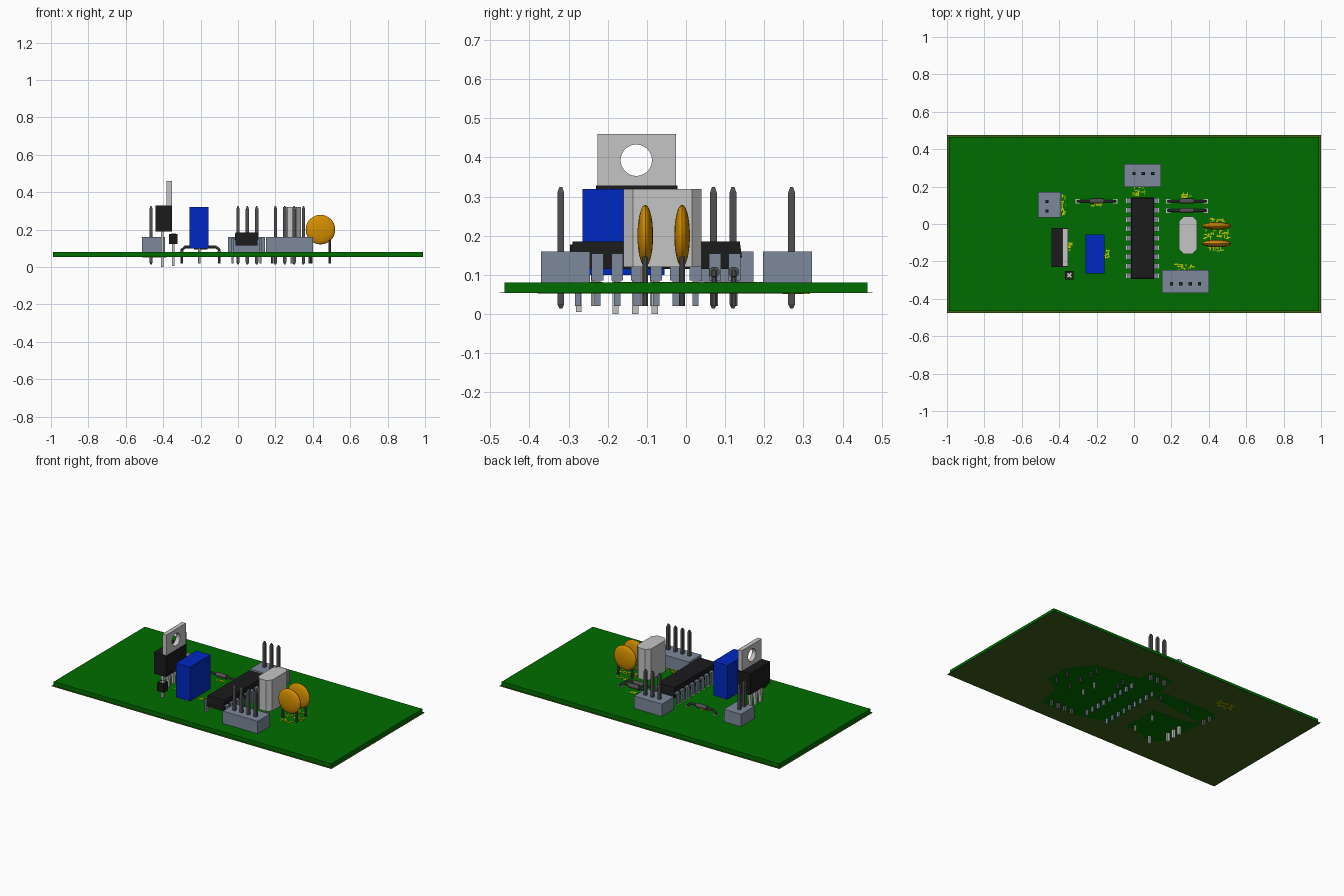
import bpy, bmesh, math, random
from mathutils import Matrix, Vector

random.seed(4)
if "Cube" in bpy.data.objects:
    bpy.data.objects.remove(bpy.data.objects["Cube"])


def material(name, r, g, b):
    m = bpy.data.materials.new(name)
    m.use_nodes = True
    m.diffuse_color = (r, g, b, 1)
    m.node_tree.nodes["Principled BSDF"].inputs["Base Color"].default_value = (r, g, b, 1)
    return m


GREEN = material("board_green", 0, 0.155, 0)
OLIVE = material("underside_olive", 0.05, 0.12, 0.01)
SLATE = material("header_slate", 0.205, 0.25, 0.33)
STEEL = material("dark_steel", 0.08, 0.08, 0.083)
BLACK = material("black_plastic", 0.011, 0.011, 0.012)
METAL = material("light_metal", 0.55, 0.56, 0.55)
BLUE = material("blue_plastic", 0, 0.022, 0.55)
ORANGE = material("orange_ceramic", 0.66, 0.27, 0)
YELLOW = material("print_yellow", 0.5, 0.54, 0)


# Shape helpers: each adds geometry to a bmesh
def box(bm, lo, hi, top=1.0):
    lo, hi = Vector(lo), Vector(hi)
    mid, size = (lo + hi) / 2, hi - lo
    vs = bmesh.ops.create_cube(bm, size=1)["verts"]
    for v in vs:
        k = top if v.co.z > 0 else 1
        v.co = Vector((v.co.x * size.x * k, v.co.y * size.y * k, v.co.z * size.z)) + mid
    return vs


def rod(bm, a, b, r, sides=8, r2=None):
    a, b = Vector(a), Vector(b)
    turn = (b - a).to_track_quat("Z", "Y").to_matrix().to_4x4()
    spin = Matrix.Rotation(math.pi / sides, 4, "Z")
    bmesh.ops.create_cone(bm, cap_ends=True, segments=sides, radius1=r,
                          radius2=r if r2 is None else r2, depth=(b - a).length,
                          matrix=Matrix.Translation((a + b) / 2) @ turn @ spin)


def prism(bm, outline, z0, z1):
    face = bm.faces.new([bm.verts.new((x, y, z0)) for x, y in outline])
    ext = bmesh.ops.extrude_face_region(bm, geom=[face])["geom"]
    for v in ext:
        if isinstance(v, bmesh.types.BMVert):
            v.co.z = z1


def finish(name, bm, mat, smooth=False):
    bmesh.ops.recalc_face_normals(bm, faces=bm.faces)
    me = bpy.data.meshes.new(name)
    bm.to_mesh(me)
    bm.free()
    me.materials.append(mat)
    ob = bpy.data.objects.new(name, me)
    bpy.context.collection.objects.link(ob)
    bpy.ops.object.select_all(action="DESELECT")
    ob.select_set(True)
    bpy.context.view_layer.objects.active = ob
    if smooth:
        bpy.ops.object.shade_smooth_by_angle(angle=math.radians(35))
    return ob


TOP, BOTTOM, TIP = 0.08, 0.054, 0.02

# Board and its underside layer
bm = bmesh.new()
box(bm, (-0.99, -0.464, BOTTOM), (0.99, 0.464, TOP))
finish("board", bm, GREEN)
bm = bmesh.new()
box(bm, (-1, -0.476, 0.0535), (1, 0.476, 0.0545))
finish("underside_layer", bm, OLIVE)

# Bare green islands around the solder points
bm = bmesh.new()
islands = [
    [(0.52, 0.02), (0.42, 0.15), (0.12, 0.2), (0.12, 0.3), (-0.04, 0.3), (-0.07, 0.1),
     (-0.07, -0.3), (0.14, -0.36), (0.37, -0.38), (0.42, -0.2), (0.52, -0.15)],
    [(-0.44, 0.17), (-0.5, 0.14), (-0.5, 0.04), (-0.4, 0.04), (-0.08, 0.08), (-0.08, 0.16)],
    [(-0.48, 0.035), (-0.46, -0.24), (-0.38, -0.33), (-0.31, -0.29), (-0.17, -0.27),
     (-0.17, -0.03), (-0.36, -0.02)],
]
for outline in islands:
    prism(bm, outline, 0.0525, 0.0533)
finish("underside_islands", bm, GREEN)


# Pin headers
def header(name, lo, hi, pins):
    bm = bmesh.new()
    box(bm, (*lo, TOP), (*hi, 0.16))
    finish(name + "_body", bm, SLATE)
    bm = bmesh.new()
    for x, y in pins:
        r = 0.0125
        rod(bm, (x, y, 0.025), (x, y, 0.31), r, 4)
        rod(bm, (x, y, 0.31), (x, y, 0.325), r, 4, 0.005)
        rod(bm, (x, y, 0.025), (x, y, 0.014), r, 4, 0.005)
    finish(name + "_pins", bm, STEEL)


header("two_pin_header", (-0.513, 0.035), (-0.39, 0.172), [(-0.465, 0.07), (-0.465, 0.12)])
header("three_pin_header", (-0.053, 0.197), (0.145, 0.322), [(i * 0.05, 0.27) for i in range(3)])
header("four_pin_header", (0.15, -0.37), (0.4, -0.245), [(0.2 + i * 0.05, -0.32) for i in range(4)])

# Power regulator: body, drilled tab and legs
bm = bmesh.new()
box(bm, (-0.44, -0.23, 0.19), (-0.353, -0.022, 0.328))
finish("regulator_body", bm, BLACK)
bm = bmesh.new()
box(bm, (-0.382, -0.226, 0.3), (-0.3535, -0.025, 0.46))
tab = finish("regulator_tab", bm, METAL)
bm = bmesh.new()
rod(bm, (-0.5, -0.127, 0.393), (-0.25, -0.127, 0.393), 0.04, 32)
cutter = finish("tab_hole_cutter", bm, METAL)
cutter.hide_render = True
mod = tab.modifiers.new("hole", "BOOLEAN")
mod.operation, mod.object, mod.solver = "DIFFERENCE", cutter, "EXACT"
bpy.context.view_layer.objects.active = tab
bpy.ops.object.modifier_apply(modifier=mod.name)
bpy.data.objects.remove(cutter)
bm = bmesh.new()
for y in (-0.18, -0.13, -0.08):
    box(bm, (-0.413, y - 0.014, 0.13), (-0.397, y + 0.014, 0.2))
    box(bm, (-0.413, y - 0.008, 0), (-0.397, y + 0.008, 0.13))
finish("regulator_legs", bm, METAL)

# Small cube sensor with a pale cross on top
bm = bmesh.new()
box(bm, (-0.37, -0.297, 0.122), (-0.323, -0.25, 0.177))
finish("sensor_body", bm, BLACK)
bm = bmesh.new()
box(bm, (-0.353, -0.281, 0.005), (-0.339, -0.267, 0.125))
for angle in (45, 135):
    bar = box(bm, (-0.015, -0.004, 0.174), (0.015, 0.004, 0.179))
    bmesh.ops.transform(bm, verts=bar, matrix=Matrix.Translation((-0.346, -0.274, 0))
                        @ Matrix.Rotation(math.radians(angle), 4, "Z"))
finish("sensor_leg_and_cross", bm, METAL)

# Blue box capacitor
bm = bmesh.new()
box(bm, (-0.258, -0.265, 0.1), (-0.157, -0.055, 0.32))
finish("box_capacitor", bm, BLUE)
bm = bmesh.new()
for y in (-0.235, -0.085):
    rod(bm, (-0.207, y, TIP), (-0.207, y, 0.11), 0.008)
finish("box_capacitor_leads", bm, METAL)

# Integrated circuit with two rows of nine legs
bm = bmesh.new()
box(bm, (-0.016, -0.295, 0.145), (0.107, 0.143, 0.185), 0.975)
box(bm, (-0.013, -0.291, 0.115), (0.104, 0.139, 0.145))
finish("chip_body", bm, BLACK)
bm = bmesh.new()
pads = bmesh.new()
for i in range(9):
    y = -0.276 + i * 0.05
    for s in (-1, 1):
        def strip(a, b, w, z0, z1):
            xs = sorted((0.0455 + s * a, 0.0455 + s * b))
            box(bm, (xs[0], y - w, z0), (xs[1], y + w, z1))
        strip(0.05, 0.08, 0.015, 0.144, 0.154)
        strip(0.07, 0.08, 0.015, 0.085, 0.146)
        strip(0.07, 0.08, 0.008, TIP, 0.085)
        x = 0.0455 + s * 0.076
        box(pads, (x - 0.012, y - 0.012, TOP - 0.001), (x + 0.012, y + 0.012, TOP + 0.002))
finish("chip_legs", bm, SLATE)

# Crystal can with clipped corners
bm = bmesh.new()
cx, cy, w, d, c = 0.289, -0.06, 0.049, 0.1, 0.025
quarter = [(w, d - c), (w - c, d)]
outline = (quarter + [(-x, y) for x, y in reversed(quarter)] + [(-x, -y) for x, y in quarter]
           + [(x, -y) for x, y in reversed(quarter)])
prism(bm, [(cx + x, cy + y) for x, y in outline], 0.12, 0.32)
finish("crystal_can", bm, METAL)
bm = bmesh.new()
for y in (cy - 0.05, cy + 0.05):
    rod(bm, (cx, y, TIP), (cx, y, 0.125), 0.008)
finish("crystal_leads", bm, METAL)

# Ceramic disc capacitors
for i, y in enumerate((-0.104, -0.01)):
    bm = bmesh.new()
    shape = (Matrix.Translation((0.441, y, 0.2)) @ Matrix.Diagonal((0.079, 0.02, 0.079, 1))
             @ Matrix.Rotation(math.pi / 2, 4, "X"))
    bmesh.ops.create_uvsphere(bm, u_segments=32, v_segments=14, radius=1, matrix=shape)
    finish(f"disc_capacitor_{i + 1}", bm, ORANGE, True)
    bm = bmesh.new()
    for x in (0.391, 0.491):
        rod(bm, (x, y, TIP), (x, y, 0.18), 0.0075)
    finish(f"disc_capacitor_leads_{i + 1}", bm, STEEL)

# Axial parts: a barrel with leads bent down into pads at both ends
for i, (x, y) in enumerate([(-0.2, 0.122), (0.283, 0.122), (0.283, 0.072)]):
    bm = bmesh.new()
    rod(bm, (x - 0.036, y, 0.107), (x + 0.036, y, 0.107), 0.014, 16)
    rod(bm, (x - 0.085, y, 0.107), (x + 0.085, y, 0.107), 0.0075)
    for s in (-1, 1):
        rod(bm, (x + s * 0.083, y, 0.107), (x + s * 0.1, y, 0.092), 0.0075)
        rod(bm, (x + s * 0.1, y, 0.095), (x + s * 0.1, y, TIP), 0.0075)
        box(pads, (x + s * 0.1 - 0.012, y - 0.012, TOP - 0.001),
            (x + s * 0.1 + 0.012, y + 0.012, TOP + 0.002))
    finish(f"axial_part_{i + 1}", bm, STEEL, True)
finish("solder_pads", pads, METAL)

# Printed yellow marks: scattered ticks inside small patches
bm = bmesh.new()
patches = [(-0.376, 0.1, 0.012, 0.06), (0.025, 0.175, 0.03, 0.022), (0.27, -0.228, 0.05, 0.014),
           (0.28, 0.15, 0.025, 0.012), (-0.2, 0.104, 0.025, 0.01), (-0.342, -0.12, 0.008, 0.02),
           (-0.145, -0.155, 0.01, 0.025), (0.44, 0.018, 0.04, 0.012), (0.44, -0.13, 0.04, 0.014),
           (0.44, -0.057, 0.07, 0.024), (-0.45, 0.28, 0.06, 0.03)]
for px, py, hw, hd in patches:
    z = BOTTOM - 0.002 if (px, py) == (-0.45, 0.28) else TOP
    for k in range(int(10 + hw * hd * 16000)):
        x, y = px + random.uniform(-hw, hw), py + random.uniform(-hd, hd)
        a, b = random.choice([(0.008, 0.0025), (0.0025, 0.007)])
        box(bm, (x - a, y - b, z - 0.001), (x + a, y + b, z + 0.0015))
finish("printed_marks", bm, YELLOW)
